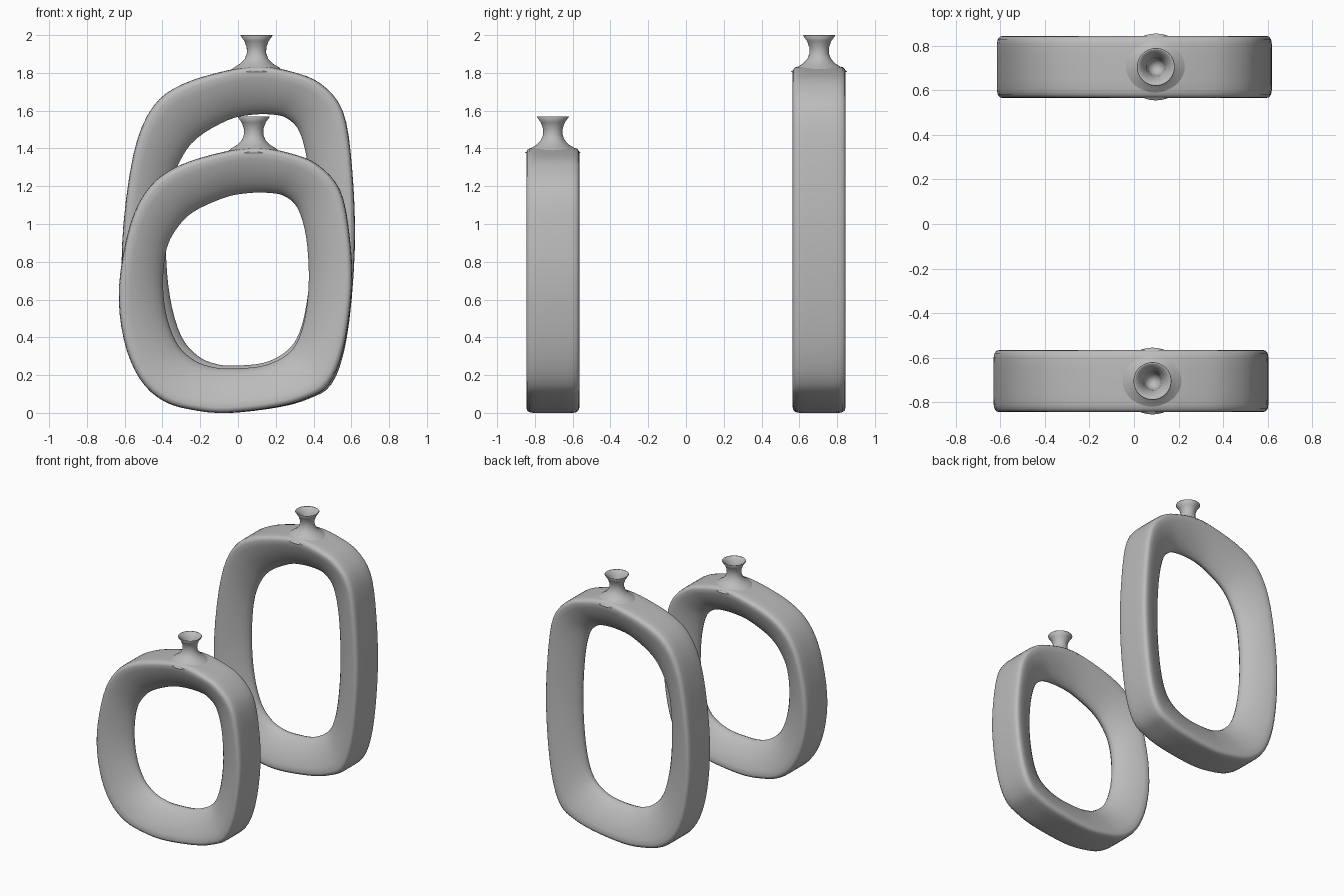
import bpy
import bmesh
import math
from mathutils import Vector

cube = bpy.data.objects.get("Cube")
if cube:
    bpy.data.objects.remove(cube, do_unlink=True)

# One plain grey glaze
glaze = bpy.data.materials.new("grey_glaze")
glaze.use_nodes = True
grey = (0.5, 0.5, 0.5, 1)
glaze.diffuse_color = grey
for node in glaze.node_tree.nodes:
    if node.type == 'BSDF_PRINCIPLED':
        node.inputs["Base Color"].default_value = grey

# Ring outlines as (x, z), counter-clockwise from the foot
OUTER = [(-.05, 0), (.2, .03), (.36, .075), (.48, .15), (.56, .345),
         (.603, .66), (.59, .945), (.54, 1.18), (.42, 1.315), (.275, 1.375),
         (.1, 1.405), (-.085, 1.38), (-.31, 1.31), (-.465, 1.2), (-.57, 1),
         (-.63, .67), (-.605, .39), (-.52, .18), (-.39, .06), (-.22, .012)]
INNER = [(-.04, .235), (.12, .247), (.24, .295), (.31, .37), (.355, .51),
         (.375, .71), (.36, .935), (.315, 1.085), (.245, 1.148), (.16, 1.165),
         (.05, 1.163), (-.07, 1.14), (-.235, 1.065), (-.325, .975), (-.38, .86),
         (-.397, .68), (-.375, .5), (-.315, .355), (-.225, .275), (-.13, .242)]

# Half of the tube section: (share of the way inwards, y)
HALF = [(0, .06), (.004, .105), (.02, .125), (.06, .136), (.12, .14),
        (.25, .132), (.42, .117), (.6, .095), (.76, .07), (.89, .044), (.97, .02)]
SECTION = HALF + [(1, 0)] + [(t, -y) for t, y in reversed(HALF)] + [(0, 0)]

# Neck and hollow mouth: (radius, height below the lip)
NECK = [(.15, .195), (.115, .168), (.085, .15), (.062, .125), (.051, .095),
        (.052, .065), (.064, .032), (.085, .003), (.083, 0), (.077, .002),
        (.058, .03), (.043, .06), (.038, .095), (.03, .135), (0, .15)]


def smooth_loop(points, steps=4):
    """Closed Catmull-Rom curve through the points."""
    pts = [Vector(p) for p in points]
    n = len(pts)
    out = []
    for i in range(n):
        a, b, c, d = (pts[(i + k - 1) % n] for k in range(4))
        for s in range(steps):
            t = s / steps
            out.append(b + (c - a) * t / 2 + (a * 2 - b * 5 + c * 4 - d) * t * t / 2
                       + (b * 3 - a - c * 3 + d) * t ** 3 / 2)
    return out


def stretch(point, extra, shift):
    """Lengthen the middle of the ring, keeping its ends unchanged."""
    u = min(max((point.y - .1) / 1.2, 0), 1)
    return Vector((point.x + shift, point.y + extra * u * u * (3 - 2 * u)))


def finish(bm, name, angle):
    bmesh.ops.recalc_face_normals(bm, faces=bm.faces)
    mesh = bpy.data.meshes.new(name)
    bm.to_mesh(mesh)
    bm.free()
    mesh.materials.append(glaze)
    obj = bpy.data.objects.new(name, mesh)
    bpy.context.collection.objects.link(obj)
    bpy.ops.object.select_all(action='DESELECT')
    obj.select_set(True)
    bpy.context.view_layer.objects.active = obj
    bpy.ops.object.shade_smooth_by_angle(angle=math.radians(angle))


def bridge(bm, rows, closed):
    """Quads between neighbouring closed rows of vertices."""
    for i in range(len(rows) if closed else len(rows) - 1):
        a, b = rows[i], rows[(i + 1) % len(rows)]
        for j in range(len(a)):
            k = (j + 1) % len(a)
            bm.faces.new((a[j], a[k], b[k], b[j]))


def ring_body(name, y, extra, shift):
    bm = bmesh.new()
    rows = []
    for o, i in zip(smooth_loop(OUTER), smooth_loop(INNER)):
        o, i = stretch(o, extra, shift), stretch(i, extra, shift)
        row = []
        for t, dy in SECTION:
            p = o.lerp(i, t)
            row.append(bm.verts.new((p.x, y + dy, max(p.y, 0))))
        rows.append(row)
    bridge(bm, rows, True)
    finish(bm, name, 60)


def neck(name, x, y, top, sides=40):
    bm = bmesh.new()
    rows = []
    for r, drop in NECK[:-1]:
        rows.append([bm.verts.new((x + r * math.cos(math.tau * k / sides),
                                   y + r * math.sin(math.tau * k / sides), top - drop))
                     for k in range(sides)])
    bridge(bm, rows, False)
    tip = bm.verts.new((x, y, top - NECK[-1][1]))
    for k in range(sides):
        bm.faces.new((rows[-1][k], rows[-1][(k + 1) % sides], tip))
    finish(bm, name, 80)


# Short vase in front, tall vase behind
for label, y, extra, shift in (("short", -.705, 0, 0), ("tall", .705, .43, .015)):
    ring_body(label + "_vase_ring", y, extra, shift)
    neck(label + "_vase_neck", .083 + shift, y, 1.57 + extra)
